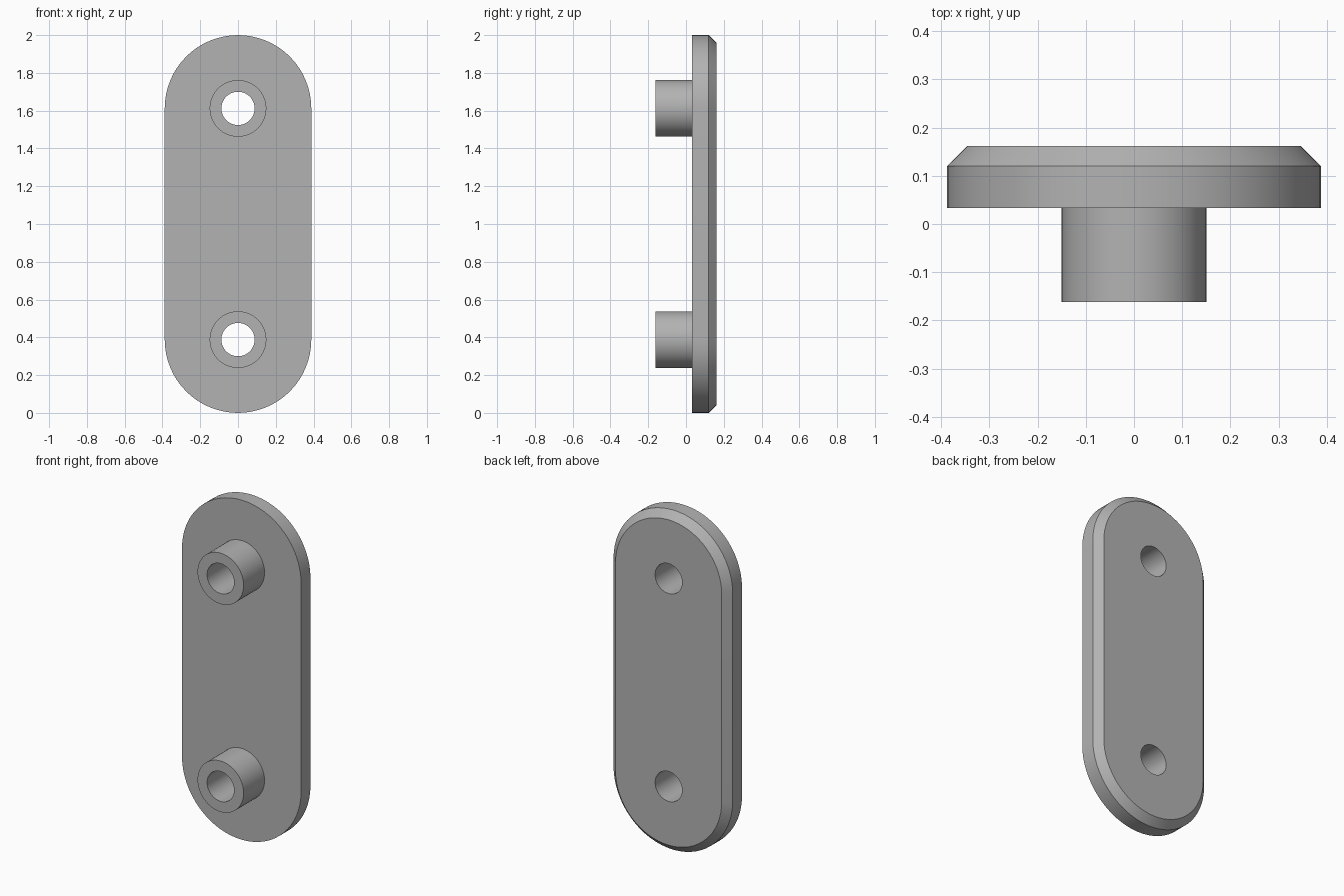
import bpy, bmesh, math
from math import sin, cos, pi

old = bpy.data.objects.get("Cube")
if old:
    bpy.data.objects.remove(old, do_unlink=True)

RADIUS = 0.388                      # half width of the plate
CENTRES = (RADIUS, 2 - RADIUS)      # heights of the end arcs and the holes
HOLE, BOSS = 0.088, 0.15
FRONT, EDGE, BACK = 0.033, 0.12, 0.162
SEGMENTS = 64

grey = bpy.data.materials.new("plain_grey")
grey.use_nodes = True
COLOUR = (0.45, 0.45, 0.45, 1)
grey.diffuse_color = COLOUR
grey.node_tree.nodes["Principled BSDF"].inputs["Base Color"].default_value = COLOUR


def circle(radius, y, z):
    return [(radius * cos(2 * pi * i / SEGMENTS), y, z + radius * sin(2 * pi * i / SEGMENTS))
            for i in range(SEGMENTS)]


def slot(radius, y):
    """Outline with straight sides and half-round ends."""
    half = SEGMENTS // 2
    points = []
    for start, z in ((0, CENTRES[1]), (pi, CENTRES[0])):
        for i in range(half + 1):
            a = start + pi * i / half
            points.append((radius * cos(a), y, z + radius * sin(a)))
    return points


def loft(name, rings, capped=True, closed=False):
    """Join matching rings with quads, closing the ends or looping round."""
    bm = bmesh.new()
    loops = [[bm.verts.new(p) for p in ring] for ring in rings]
    pairs = list(zip(loops, loops[1:]))
    if closed:
        pairs.append((loops[-1], loops[0]))
    for a, b in pairs:
        for i in range(len(a)):
            j = (i + 1) % len(a)
            bm.faces.new((a[i], a[j], b[j], b[i]))
    if capped:
        bm.faces.new(loops[0])
        bm.faces.new(loops[-1])
    bmesh.ops.recalc_face_normals(bm, faces=bm.faces)
    mesh = bpy.data.meshes.new(name)
    bm.to_mesh(mesh)
    bm.free()
    mesh.materials.append(grey)
    obj = bpy.data.objects.new(name, mesh)
    bpy.context.collection.objects.link(obj)
    return obj


def activate(obj):
    bpy.ops.object.select_all(action="DESELECT")
    obj.select_set(True)
    bpy.context.view_layer.objects.active = obj


# Plate with a chamfered back rim
plate = loft("plate", [slot(RADIUS, FRONT), slot(RADIUS, EDGE),
                       slot(RADIUS - (BACK - EDGE), BACK)])
parts = [plate]

for name, z in zip(("lower", "upper"), CENTRES):
    # Through hole in the plate
    cutter = loft("hole_cutter", [circle(HOLE, -0.1, z), circle(HOLE, 0.3, z)])
    cutter.hide_render = True
    cut = plate.modifiers.new("hole", "BOOLEAN")
    cut.operation, cut.solver, cut.object = "DIFFERENCE", "EXACT", cutter
    activate(plate)
    bpy.ops.object.modifier_apply(modifier=cut.name)
    bpy.data.objects.remove(cutter, do_unlink=True)

    # Hollow boss on the front, open where it meets the plate
    parts.append(loft(name + "_boss", [circle(BOSS, FRONT, z), circle(BOSS, -BACK, z),
                                       circle(HOLE, -BACK, z), circle(HOLE, FRONT, z)],
                      capped=False))

for part in parts:
    activate(part)
    bpy.ops.object.shade_smooth_by_angle(angle=math.radians(30))
